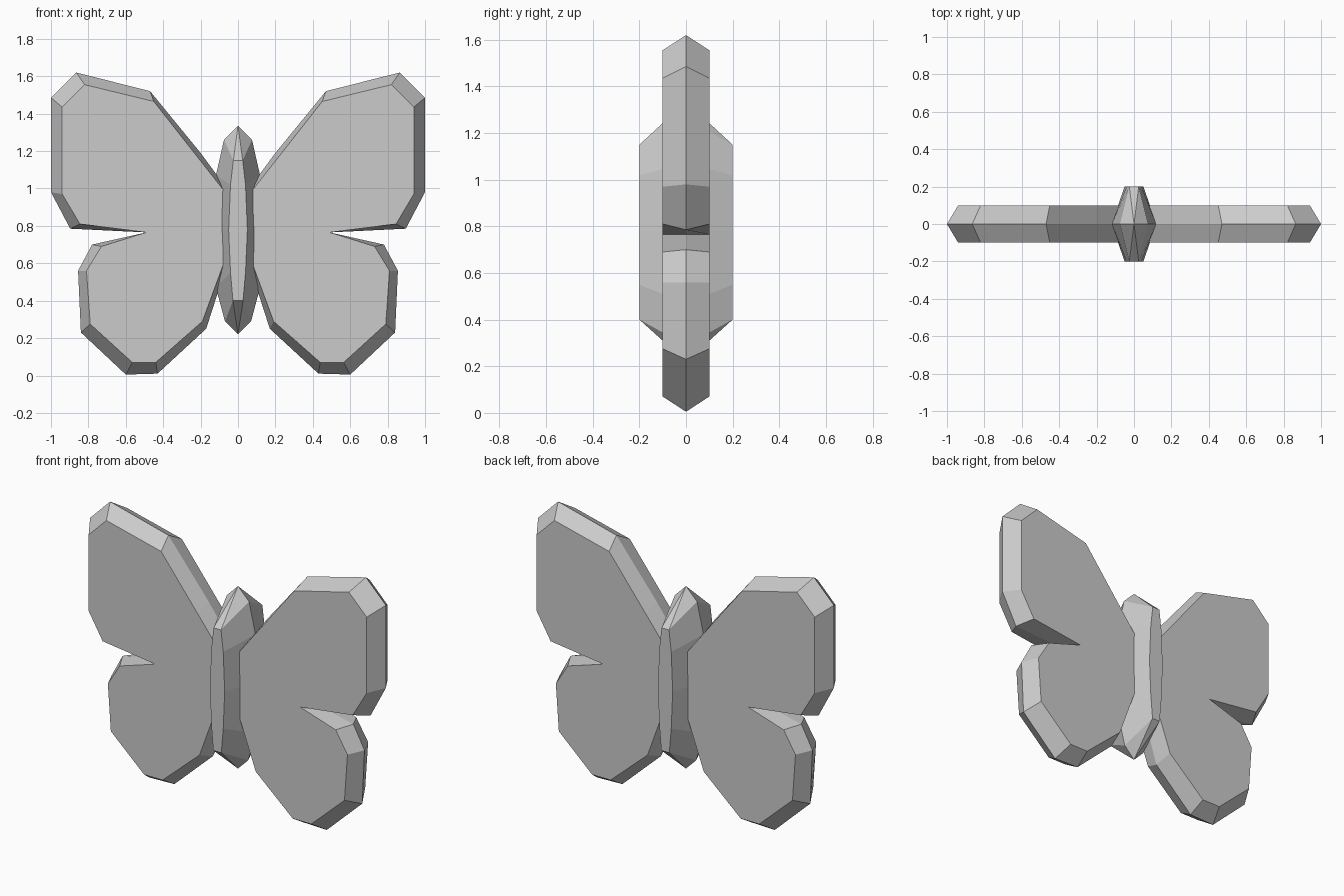
import bpy, bmesh

if "Cube" in bpy.data.objects:
    bpy.data.objects.remove(bpy.data.objects["Cube"])


def build(name, rings, caps):
    """Loft closed rings of points; caps are 'face' or a tip point."""
    bm = bmesh.new()
    vr = [[bm.verts.new(p) for p in r] for r in rings]
    n = len(vr[0])
    for a, b in zip(vr, vr[1:]):
        for i in range(n):
            j = (i + 1) % n
            bm.faces.new((a[i], a[j], b[j], b[i]))
    for ring, cap in ((vr[0], caps[0]), (vr[-1], caps[1])):
        if cap == 'face':
            bm.faces.new(ring)
        else:
            tip = bm.verts.new(cap)
            for i in range(n):
                bm.faces.new((ring[i], ring[(i + 1) % n], tip))
    bmesh.ops.recalc_face_normals(bm, faces=bm.faces[:])
    me = bpy.data.meshes.new(name)
    bm.to_mesh(me)
    bm.free()
    ob = bpy.data.objects.new(name, me)
    bpy.context.collection.objects.link(ob)
    return ob


# Wings: flat face outline at y = +-0.1, wider rim at y = 0
face = [(.05, .956), (.2, 1.147), (.45, 1.465), (.82, 1.555), (.94, 1.435),
        (.94, .97), (.845, .81), (.49, .765), (.73, .69), (.81, .56),
        (.79, .275), (.565, .07), (.44, .07), (.19, .29), (.06, .645)]
rim = [(.06, 1.0), (.2, 1.19), (.47, 1.52), (.865, 1.62), (1.0, 1.485),
       (1.0, .98), (.897, .785), (.49, .765), (.78, .70), (.855, .56),
       (.84, .23), (.60, .005), (.43, .01), (.17, .25), (.07, .56)]
layers = [[(x, y, z) for x, z in o]
          for o, y in ((face, -.1), (rim, 0), (face, .1))]
wings = build("wings", layers, ('face', 'face'))
mirror = wings.modifiers.new("mirror", 'MIRROR')
mirror.use_clip = False
mirror.use_mirror_merge = False

# Body: six-sided rings (ridge half width, ridge z, side half width, side z)
levels = [(.025, 1.15, .075, 1.26), (.04, 1.02, .118, 1.07),
          (.05, .78, .12, .78), (.04, .55, .118, .47), (.027, .40, .07, .29)]
rings = [[(w, -.2, z), (s, 0, sz), (w, .2, z),
          (-w, .2, z), (-s, 0, sz), (-w, -.2, z)] for w, z, s, sz in levels]
build("body", rings, ((0, 0, 1.335), (0, 0, .22)))
